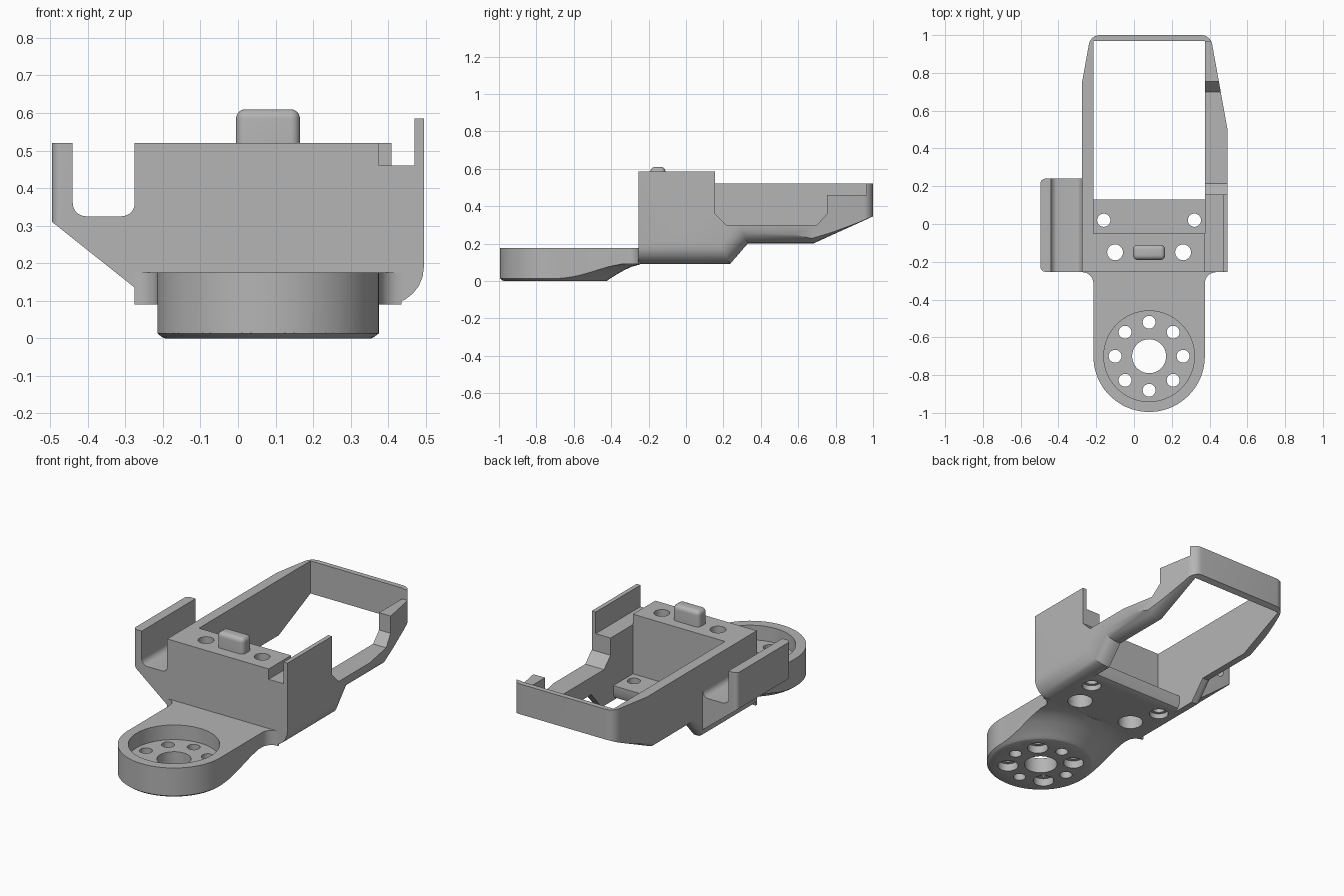
import bpy, bmesh
from math import pi, sin, cos, radians

if "Cube" in bpy.data.objects:
    bpy.data.objects.remove(bpy.data.objects["Cube"])

grey = bpy.data.materials.new("printed grey")
grey.use_nodes = True
grey.diffuse_color = (0.46, 0.46, 0.46, 1)
grey.node_tree.nodes["Principled BSDF"].inputs["Base Color"].default_value = (0.46, 0.46, 0.46, 1)

CX, CY = 0.08, -0.7          # centre of the round mount
X0, X1 = -0.215, 0.375       # inner width of the frame


def finish(name, bm):
    bmesh.ops.recalc_face_normals(bm, faces=bm.faces[:])
    me = bpy.data.meshes.new(name)
    bm.to_mesh(me)
    bm.free()
    me.materials.append(grey)
    ob = bpy.data.objects.new(name, me)
    bpy.context.collection.objects.link(ob)
    return ob


def prism(name, pts, axis, lo, hi, bevels=()):
    """Extrude a 2D outline along an axis; bevels are (edge rule, width)."""
    place = {"x": lambda a, b, h: (h, a, b),
             "y": lambda a, b, h: (a, h, b),
             "z": lambda a, b, h: (a, b, h)}[axis]
    bm = bmesh.new()
    rings = [[bm.verts.new(place(a, b, h)) for a, b in pts] for h in (lo, hi)]
    n = len(pts)
    for r in rings:
        bm.faces.new(r)
    for i in range(n):
        j = (i + 1) % n
        bm.faces.new((rings[0][i], rings[0][j], rings[1][j], rings[1][i]))
    bmesh.ops.recalc_face_normals(bm, faces=bm.faces[:])
    for rule, width in bevels:
        edges = [e for e in bm.edges if rule(e.verts[0].co, e.verts[1].co)]
        bmesh.ops.bevel(bm, geom=edges, offset=width, segments=6, profile=0.5, affect="EDGES")
    return finish(name, bm)


def box(name, x0, x1, y0, y1, z0, z1, bevels=()):
    return prism(name, [(x0, y0), (x1, y0), (x1, y1), (x0, y1)], "z", z0, z1, bevels)


def arc(cx, cy, r, a0, a1, n=8):
    angles = [radians(a0 + (a1 - a0) * i / n) for i in range(n + 1)]
    return [(cx + r * cos(a), cy + r * sin(a)) for a in angles]


def rod(x, y, r, z0, z1, n=32):
    return prism("hole_cutter", arc(x, y, r, 0, 360 - 360 / n, n - 1), "z", z0, z1)


def boolean(ob, cutter, op="DIFFERENCE"):
    mod = ob.modifiers.new(op.lower(), "BOOLEAN")
    mod.operation, mod.solver, mod.object = op, "EXACT", cutter
    bpy.context.view_layer.objects.active = ob
    bpy.ops.object.modifier_apply(modifier=mod.name)
    bpy.data.objects.remove(cutter)


def smooth(ob):
    bpy.ops.object.select_all(action="DESELECT")
    ob.select_set(True)
    bpy.context.view_layer.objects.active = ob
    bpy.ops.object.shade_smooth_by_angle(angle=radians(30))


# Frame: side profile with rounded lower edges, trimmed to its plan outline
def lower_edge(x):
    return lambda a, b: all(abs(v.x - x) < 1e-4 and v.z < 0.36 for v in (a, b))


side = [(-0.255, 0.585), (-0.255, 0.09), (0.235, 0.09), (0.33, 0.2), (0.68, 0.2),
        (1, 0.345), (1, 0.52), (0.155, 0.52), (0.155, 0.585)]
frame = prism("frame", side, "x", -0.275, 0.495,
              [(lower_edge(0.495), 0.1), (lower_edge(-0.275), 0.035)])
plan = [(-0.3, -0.4), (0.6, -0.4), (0.495, 0.5)]
plan = [(-0.275, -0.4), (0.495, -0.4), (0.495, 0.5)]
plan += arc(0.355, 0.94, 0.06, 10, 90) + arc(-0.18, 0.94, 0.06, 90, 170) + [(-0.275, 0.75)]
boolean(frame, prism("plan_cutter", plan, "z", -0.2, 0.9), "INTERSECT")

# Open bay, leaving the solid front block and a low shelf
bay = [(-0.05, 0.8), (-0.05, 0.175), (0.13, 0.175), (0.13, 0.13), (0.118, 0.102),
       (0.09, 0.089), (0.09, 0), (0.97, 0), (0.97, 0.8)]
boolean(frame, prism("bay_cutter", bay, "x", X0, X1))

# Left side: dropped rim, ledge and thin upright wall
rim = [(0.155, 0.8), (0.155, 0.36), (0.215, 0.3), (0.7, 0.3), (0.755, 0.36),
       (0.755, 0.46), (0.965, 0.46), (0.965, 0.8)]
boolean(frame, prism("rim_cutter", rim, "x", X1 - 0.002, 0.6))
boolean(frame, box("ledge_cutter", X1, 0.47, -0.4, 0.2, 0.46, 0.8))
boolean(frame, box("top_cutter", -0.4, X1 + 0.001, -0.4, 0.3, 0.52, 0.8))

# Screw holes, counterbored underneath
for dx, y, r, bore, depth in ((0.18, -0.15, 0.042, 0.068, 0.25), (0.24, 0.02, 0.035, 0.052, 0.03)):
    for s in (-1, 1):
        boolean(frame, rod(CX + s * dx, y, r, 0, 0.7))
        boolean(frame, rod(CX + s * dx, y, bore, 0, 0.09 + depth))
smooth(frame)

# Front arm: round end, flared where it meets the frame
outline = arc(CX, CY, 0.295, 180, 360, 40)
outline += arc(0.435, -0.315, 0.06, 180, 90) + [(0.435, -0.245), (-0.273, -0.245)]
outline += arc(-0.275, -0.315, 0.06, 90, 0)
arm = prism("front_arm", outline, "z", 0, 0.175)

# Underside sweep that lifts the arm away from the round base
sweep = [(0.27, -0.1), (0.27, -0.002), (0.283, 0.004), (0.297, 0.015), (0.33, 0.035),
         (0.37, 0.058), (0.41, 0.076), (0.46, 0.09), (0.9, 0.09), (0.9, -0.1)]
bm = bmesh.new()
N = 64
rings = [[bm.verts.new((CX + r * cos(2 * pi * k / N), CY + r * sin(2 * pi * k / N), z))
          for r, z in sweep] for k in range(N)]
for k in range(N):
    a, b = rings[k], rings[(k + 1) % N]
    for i in range(len(sweep)):
        j = (i + 1) % len(sweep)
        bm.faces.new((a[i], a[j], b[j], b[i]))
boolean(arm, finish("sweep_cutter", bm))

# Round recess, centre hole and ring of eight holes
boolean(arm, rod(CX, CY, 0.24, 0.09, 0.3, 64))
boolean(arm, rod(CX, CY, 0.09, -0.1, 0.3, 40))
for k in range(8):
    x, y = CX + 0.18 * cos(k * pi / 4), CY + 0.18 * sin(k * pi / 4)
    boolean(arm, rod(x, y, 0.034, -0.1, 0.3))
    if k % 2:
        boolean(arm, rod(x, y, 0.056, -0.1, 0.045))
smooth(arm)

# Side hook: sloped underside, filleted channel, upright lip
hook = [(-0.495, 0.52), (-0.495, 0.31), (-0.275, 0.135), (-0.25, 0.125), (-0.25, 0.36)]
hook += arc(-0.31, 0.36, 0.035, 0, -90) + arc(-0.405, 0.36, 0.035, -90, -180) + [(-0.44, 0.52)]


def outer_edge(a, b):
    return all(abs(v.x + 0.495) < 1e-4 for v in (a, b)) and abs(a.y - b.y) < 1e-4


smooth(prism("side_hook", hook, "y", -0.253, 0.24, [(outer_edge, 0.025)]))

# Locating peg on the front block
smooth(box("peg", -0.005, 0.165, -0.19, -0.11, 0.5, 0.61,
           [(lambda a, b: max(a.z, b.z) > 0.6, 0.025)]))
